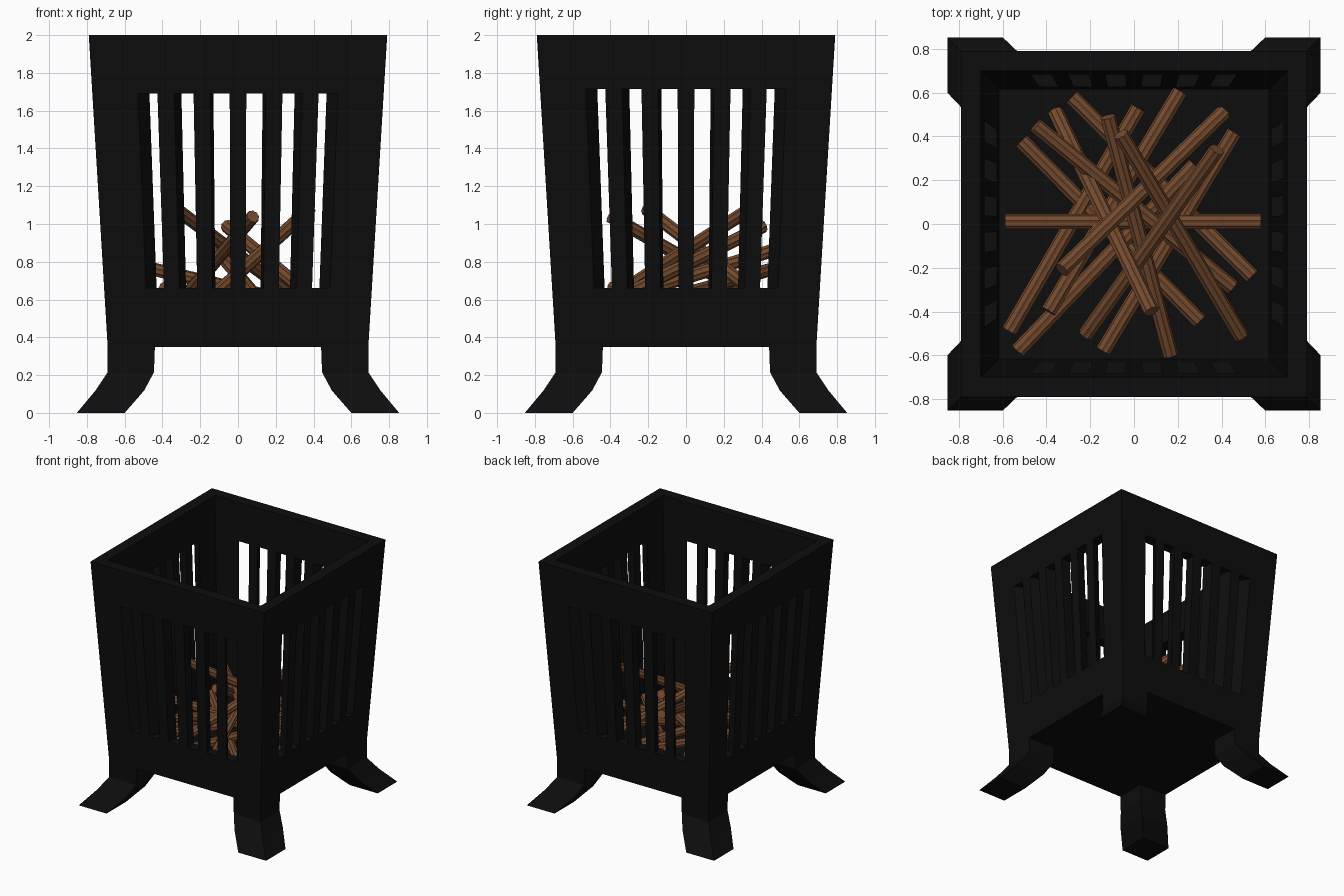
import bpy, bmesh
from math import pi, cos, sin
from mathutils import Vector, Matrix

if "Cube" in bpy.data.objects:
    bpy.data.objects.remove(bpy.data.objects["Cube"], do_unlink=True)


def material(name, colour):
    m = bpy.data.materials.new(name)
    m.use_nodes = True
    rgba = (*colour, 1)
    m.diffuse_color = rgba
    m.node_tree.nodes["Principled BSDF"].inputs["Base Color"].default_value = rgba
    return m


iron = material("black iron", (0.004, 0.004, 0.004))
wood = material("brown wood", (0.18, 0.07, 0.028))


def finish(bm, name, mat):
    bmesh.ops.remove_doubles(bm, verts=bm.verts, dist=0.0005)
    bmesh.ops.recalc_face_normals(bm, faces=bm.faces)
    mesh = bpy.data.meshes.new(name)
    bm.to_mesh(mesh)
    bm.free()
    mesh.materials.append(mat)
    obj = bpy.data.objects.new(name, mesh)
    bpy.context.collection.objects.link(obj)
    return obj


def loft(bm, rings):
    """Skin a list of point rings and cap both ends."""
    rows = [[bm.verts.new(p) for p in ring] for ring in rings]
    n = len(rows[0])
    for a, b in zip(rows, rows[1:]):
        for i in range(n):
            j = (i + 1) % n
            bm.faces.new((a[i], a[j], b[j], b[i]))
    bm.faces.new(rows[0])
    bm.faces.new(rows[-1])


# Tapered basket: four thick walls, each with six slots
BASE, TOP, INNER = 0.35, 2.0, 0.885
SLOT_PITCH, SLOT_HALF = 0.248, 0.067


def half_width(z):
    return 0.69 + 0.1 * (z - BASE) / (TOP - BASE)


cols = [-1]
for k in range(6):
    centre = (k - 2.5) * SLOT_PITCH
    cols += [centre - SLOT_HALF, centre + SLOT_HALF]
cols.append(1)

bm = bmesh.new()
for side in range(4):
    turn = Matrix.Rotation(side * pi / 2, 3, 'Z')
    slot_top = 1.715 if side % 2 else 1.69

    def point(c, r, f):
        z = (BASE, 0.66, slot_top if 0 < c < 13 else 1.7, TOP)[r]
        h = half_width(z) * f
        return bm.verts.new(turn @ Vector((cols[c] * h, -h, z)))

    def strip(*corners):
        bm.faces.new([point(*p) for p in corners])

    for c in range(13):
        for r in range(3):
            if r == 1 and c % 2:
                # slot cheeks, sill and head
                ring = [(c, 1), (c + 1, 1), (c + 1, 2), (c, 2)]
                for a, b in zip(ring, ring[1:] + ring[:1]):
                    strip((*a, 1), (*b, 1), (*b, INNER), (*a, INNER))
            else:
                for f in (1, INNER):
                    strip((c, r, f), (c + 1, r, f), (c + 1, r + 1, f), (c, r + 1, f))
        for r in (0, 3):
            strip((c, r, 1), (c + 1, r, 1), (c + 1, r, INNER), (c, r, INNER))
finish(bm, "basket", iron)


def square(lo, hi, z, sx=1, sy=1):
    return [(sx * x, sy * y, z) for x, y in ((lo, lo), (hi, lo), (hi, hi), (lo, hi))]


# Floor plate
bm = bmesh.new()
loft(bm, [square(-0.62, 0.62, 0.352), square(-0.625, 0.625, 0.485)])
finish(bm, "floor_plate", iron)

# Legs curving outwards along the diagonals
leg_profile = [(0.35, 0.44, 0.69), (0.215, 0.445, 0.69), (0.118, 0.497, 0.755), (0, 0.6, 0.853)]
for sx, xname in ((1, "left"), (-1, "right")):
    for sy, yname in ((-1, "front"), (1, "back")):
        bm = bmesh.new()
        loft(bm, [square(lo, hi, z, sx, sy) for z, lo, hi in leg_profile])
        finish(bm, f"{yname}_{xname}_leg", iron)

# Pile of ridged logs, each given by its two ends
logs = [
    ((-.59, .01, .61), (.58, .01, .59)),
    ((-.57, -.49, .53), (.02, .53, .56)),
    ((-.53, -.58, .53), (.28, .27, .62)),
    ((-.39, -.40, .66), (.21, .605, .53)),
    ((-.33, -.21, 1.08), (.41, .51, .53)),
    ((-.22, -.505, .54), (.38, .34, 1.08)),
    ((-.14, -.58, .53), (.46, .42, .62)),
    ((-.285, .58, .53), (.54, -.24, .56)),
    ((-.36, .515, .52), (.08, -.40, 1.04)),
    ((-.45, .45, .76), (.45, -.29, .55)),
    ((-.515, .38, .54), (.30, -.445, .53)),
    ((-.12, .49, .87), (.167, -.60, .53)),
    ((-.06, .41, .99), (.49, -.515, .53)),
]
SIDES = 18
for i, ends in enumerate(logs):
    a, b = Vector(ends[0]), Vector(ends[1])
    turn = (b - a).to_track_quat('Z', 'Y')
    section = []
    for k in range(SIDES):
        t = 2 * pi * k / SIDES
        r = 0.032 if k % 2 else 0.036
        section.append(turn @ Vector((r * cos(t), r * sin(t), 0)))
    bm = bmesh.new()
    loft(bm, [[end + p for p in section] for end in (a, b)])
    finish(bm, f"log_{i + 1}", wood)
